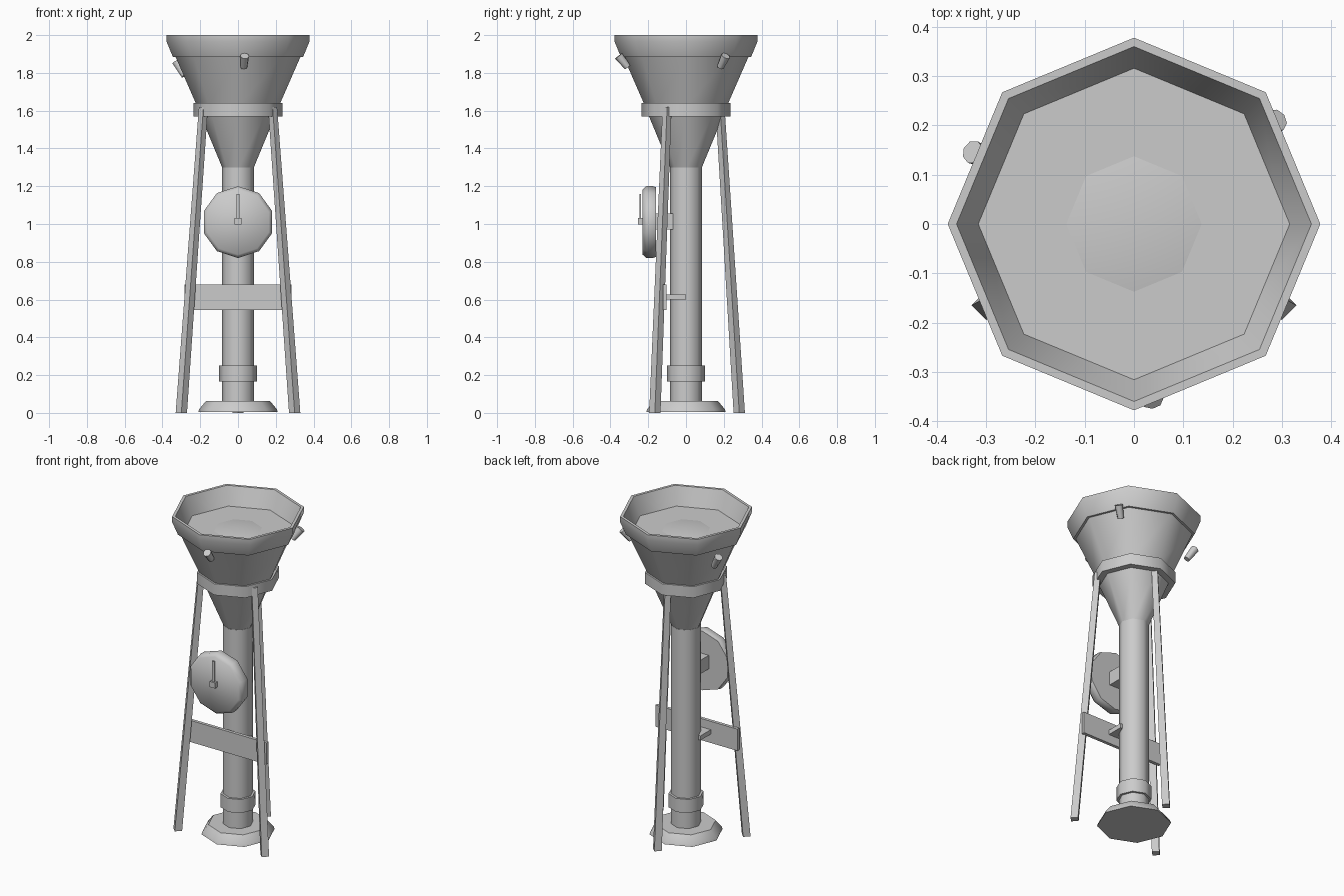
import bpy
import bmesh
import math
from mathutils import Vector

cube = bpy.data.objects.get("Cube")
if cube:
    bpy.data.objects.remove(cube, do_unlink=True)

GREY = (0.6, 0.6, 0.6, 1)
metal = bpy.data.materials.new("plain_grey")
metal.use_nodes = True
metal.diffuse_color = GREY
metal.node_tree.nodes["Principled BSDF"].inputs["Base Color"].default_value = GREY


def finish(name, bm, angle=50):
    """Turn a bmesh into a shaded object."""
    bmesh.ops.recalc_face_normals(bm, faces=bm.faces)
    mesh = bpy.data.meshes.new(name)
    bm.to_mesh(mesh)
    bm.free()
    mesh.materials.append(metal)
    obj = bpy.data.objects.new(name, mesh)
    bpy.context.collection.objects.link(obj)
    bpy.ops.object.select_all(action="DESELECT")
    obj.select_set(True)
    bpy.context.view_layer.objects.active = obj
    bpy.ops.object.shade_smooth_by_angle(angle=math.radians(angle))
    return obj


def lathe(name, profile, sides=8, closed=False):
    """Revolve (radius, z) points; an open profile gets flat or pointed ends."""
    bm = bmesh.new()
    rings = []
    for r, z in profile:
        if r == 0:
            rings.append([bm.verts.new((0, 0, z))] * sides)
        else:
            turns = [2 * math.pi * i / sides for i in range(sides)]
            rings.append([bm.verts.new((r * math.cos(a), r * math.sin(a), z)) for a in turns])
    pairs = list(zip(rings, rings[1:]))
    if closed:
        pairs.append((rings[-1], rings[0]))
    for low, high in pairs:
        for i in range(sides):
            j = (i + 1) % sides
            corners = [low[i], low[j], high[j], high[i]]
            bm.faces.new(list(dict.fromkeys(corners)))
    if not closed:
        for ring, point in ((rings[0], profile[0]), (rings[-1], profile[-1])):
            if point[0] > 0:
                bm.faces.new(ring)
    return finish(name, bm)


def box(name, low, high):
    low, high = Vector(low), Vector(high)
    bm = bmesh.new()
    bmesh.ops.create_cube(bm, size=1)
    bmesh.ops.scale(bm, vec=high - low, verts=bm.verts)
    bmesh.ops.translate(bm, vec=(low + high) / 2, verts=bm.verts)
    return finish(name, bm)


def rod(name, start, end, r1, r2, sides, flat=False):
    """Tapered rod; flat keeps its ends level by shearing instead of turning."""
    start, end = Vector(start), Vector(end)
    axis = end - start
    bm = bmesh.new()
    bmesh.ops.create_cone(bm, cap_ends=True, segments=sides, radius1=r1, radius2=r2, depth=1)
    turn = axis.to_track_quat("Z", "Y")
    for v in bm.verts:
        t = v.co.z + 0.5
        offset = Vector((v.co.x, v.co.y, 0))
        v.co = start + axis * t + (offset if flat else turn @ offset)
    return finish(name, bm)


# Hopper: thick rim, tapered body, band and spout
lathe("hopper_rim", [(0.36, 2), (0.378, 2), (0.378, 1.965), (0.345, 1.885),
                     (0.325, 1.885), (0.3, 1.85)], closed=True)
lathe("hopper_body", [(0.215, 1.62), (0.333, 1.89)])
lathe("hopper_band", [(0.235, 1.57), (0.235, 1.64)])
lathe("hopper_spout", [(0.08, 1.29), (0.2, 1.58)])
lathe("hopper_fill", [(0.3, 1.85), (0.22, 1.875), (0.11, 1.895), (0, 1.9)])

# Central pipe with collar and flared foot
lathe("pipe", [(0.086, 0.04), (0.086, 1.3)])
lathe("pipe_collar", [(0.1, 0.165), (0.1, 0.25)])
lathe("pipe_foot", [(0.21, 0.005), (0.205, 0.02), (0.17, 0.062)])

# Tripod legs
for name, foot, top in (("left_leg", (0.3, -0.165), (0.183, -0.1)),
                        ("right_leg", (-0.3, -0.165), (-0.183, -0.1)),
                        ("back_leg", (0, 0.282), (0, 0.18))):
    rod(name, (*foot, 0), (*top, 1.62), 0.03, 0.024, 4, flat=True)

# Cross plank and its bracket
box("cross_plank", (-0.283, -0.122, 0.545), (0.283, -0.102, 0.68))
box("plank_bracket", (-0.1, -0.105, 0.6), (0.1, 0, 0.628))

# Gauge on the front, with bracket, hub and needle
gauge = lathe("gauge", [(0.185, -0.035), (0.19, -0.02), (0.19, 0.015), (0.172, 0.035)], sides=10)
gauge.rotation_euler = (math.pi / 2, math.pi / 2, 0)
gauge.location = (0, -0.195, 1.01)
box("gauge_bracket", (-0.045, -0.165, 0.97), (0.045, -0.07, 1.055))
box("gauge_hub", (-0.018, -0.253, 0.998), (0.018, -0.225, 1.033))
box("gauge_needle", (-0.008, -0.245, 1.03), (0.008, -0.238, 1.16))

# Short pegs sticking up and out from under the rim
for name, x, y, base, length in (("front_peg", 0.036, -0.36, 1.83, 0.06),
                                 ("left_peg", 0.293, 0.213, 1.83, 0.06),
                                 ("right_peg", -0.325, 0.145, 1.785, 0.075)):
    out = Vector((x, y, 0)).normalized()
    start = out * 0.31 + Vector((0, 0, base))
    end = out * 0.358 + Vector((0, 0, base + length))
    rod(name, start, end, 0.018, 0.024, 8)
